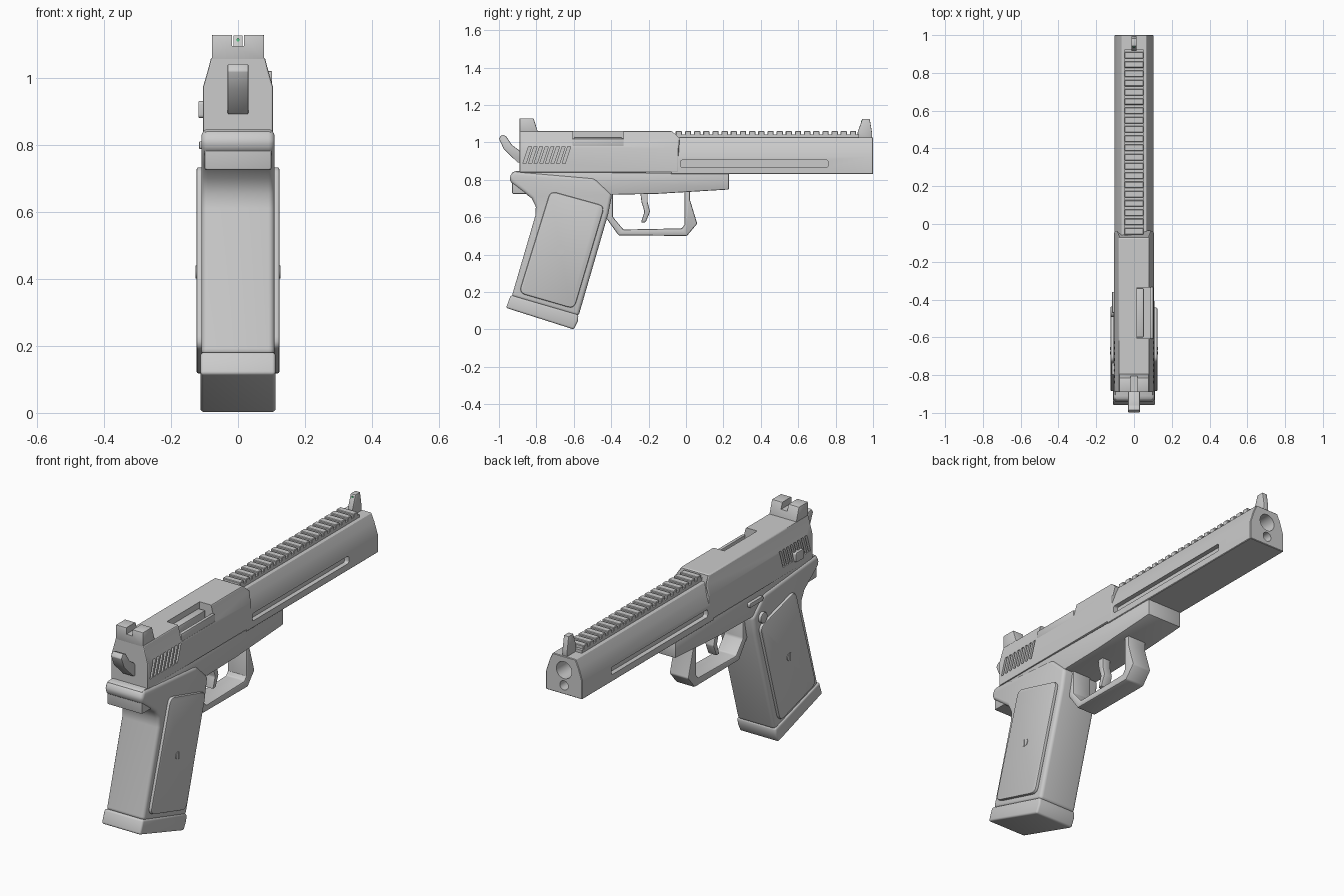
import bpy, bmesh, math
from mathutils import Vector

if "Cube" in bpy.data.objects:
    bpy.data.objects.remove(bpy.data.objects["Cube"])


def finish(ob, bevel=0.0, seg=2):
    bpy.ops.object.select_all(action='DESELECT')
    ob.select_set(True)
    bpy.context.view_layer.objects.active = ob
    if bevel:
        m = ob.modifiers.new("Bevel", 'BEVEL')
        m.width, m.segments, m.limit_method = bevel, seg, 'ANGLE'
        m.angle_limit = math.radians(35)
        bpy.ops.object.modifier_apply(modifier=m.name)
    bpy.ops.object.shade_smooth_by_angle(angle=math.radians(32))
    return ob


def prism(name, loops, a, b, axis='X', bevel=0.0, seg=2):
    """Extrude closed outlines from a to b; outlines are (y,z) for X, (x,z) for Y."""
    if not isinstance(loops[0][0], (tuple, list, Vector)):
        loops = [loops]
    bm = bmesh.new()
    for pts in loops:
        rings = []
        for d in (a, b):
            rings.append([bm.verts.new((d, p[0], p[1]) if axis == 'X' else (p[0], d, p[1])) for p in pts])
        bm.faces.new(rings[0])
        bm.faces.new(rings[1])
        for i in range(len(pts)):
            j = (i + 1) % len(pts)
            bm.faces.new((rings[0][i], rings[0][j], rings[1][j], rings[1][i]))
    bmesh.ops.recalc_face_normals(bm, faces=bm.faces)
    me = bpy.data.meshes.new(name)
    bm.to_mesh(me)
    bm.free()
    ob = bpy.data.objects.new(name, me)
    bpy.context.collection.objects.link(ob)
    return finish(ob, bevel, seg)


def rounded(pts, r, n=4):
    out = []
    for i, p in enumerate(pts):
        p, q, s = Vector(p), Vector(pts[i - 1]), Vector(pts[(i + 1) % len(pts)])
        s0, s1 = p + (q - p).normalized() * r, p + (s - p).normalized() * r
        for k in range(n + 1):
            t = k / n
            out.append(s0 * (1 - t) ** 2 + p * 2 * t * (1 - t) + s1 * t * t)
    return out


def rect(a0, a1, b0, b1):
    return [(a0, b0), (a1, b0), (a1, b1), (a0, b1)]


def circle(u, v, r, n=24):
    return [(u + r * math.cos(i * math.tau / n), v + r * math.sin(i * math.tau / n)) for i in range(n)]


def cut(ob, cutter):
    bpy.context.view_layer.objects.active = ob
    m = ob.modifiers.new("Cut", 'BOOLEAN')
    m.operation, m.solver, m.object = 'DIFFERENCE', 'EXACT', cutter
    bpy.ops.object.modifier_apply(modifier=m.name)
    bpy.data.objects.remove(cutter)
    finish(ob)


def mirror_x(pts):
    return pts + [(-x, z) for x, z in reversed(pts)]


# Barrel with side flutes and muzzle bores
barrel = prism("barrel", mirror_x([(0.104, 0.83), (0.104, 0.925), (0.085, 0.985), (0.066, 1.027)]), -0.08, 1.0, 'Y', 0.003, 1)
flute = rounded(rect(-0.03, 0.76, 0.866, 0.905), 0.012)
for s in (1, -1):
    cut(barrel, prism("flute_cutter", flute, s * 0.08, s * 0.15))
cut(barrel, prism("bore_cutter", circle(0, 0.955, 0.044), 0.7, 1.1, 'Y'))
cut(barrel, prism("rod_cutter", circle(0, 0.876, 0.024), 0.9, 1.1, 'Y'))

# Ribbed top rail
prism("rail_base", rect(-0.05, 0.05, 1.01, 1.042), -0.07, 0.925, 'Y')
prism("rail_ribs", [rect(y, y + 0.034, 1.035, 1.06) for y in [-0.055 + 0.049 * i for i in range(20)]], -0.05, 0.05, bevel=0.003, seg=1)

# Slide, its upper front edge swept back
slide = prism("slide", mirror_x([(0.105, 0.84), (0.105, 0.97), (0.09, 1.022), (0.08, 1.06)]), -0.89, -0.04, 'Y')
for v in slide.data.vertices:
    if v.co.y > -0.1 and v.co.z > 1.05:
        v.co.y = -0.075
finish(slide, 0.005)
slots = [[(y, 0.887), (y + 0.016, 0.887), (y + 0.046, 0.978), (y + 0.03, 0.978)] for y in [-0.872 + 0.03 * i for i in range(8)]]
for s in (1, -1):
    cut(slide, prism("serration_cutter", slots, s * 0.088, s * 0.13))
cut(slide, prism("port_cutter", rect(-0.605, -0.335, 0.98, 1.1), 0.015, 0.15))

# Ejection port details
prism("chamber_block", rect(-0.60, -0.34, 0.96, 1.028), 0.0, 0.052, bevel=0.006)
prism("port_sill", rect(-0.608, -0.333, 0.978, 1.02), 0.084, 0.102, bevel=0.004)

# Frame under the slide
prism("frame", [(-0.93, 0.725), (-0.40, 0.72), (-0.15, 0.725), (0.23, 0.748), (0.23, 0.835),
                (-0.3, 0.838), (-0.91, 0.846), (-0.93, 0.84)], -0.1, 0.1, bevel=0.006)

# Grip with swept tang
grip = [(-0.925, 0.846), (-0.49, 0.808), (-0.395, 0.72), (-0.415, 0.62), (-0.575, 0.07), (-0.932, 0.175),
        (-0.805, 0.61), (-0.803, 0.655), (-0.825, 0.70), (-0.87, 0.735), (-0.935, 0.785), (-0.945, 0.81)]
prism("grip", grip, -0.109, 0.109, bevel=0.018, seg=4)
panel = rounded([(-0.725, 0.74), (-0.435, 0.66), (-0.598, 0.11), (-0.893, 0.195)], 0.035)
for s, side in ((1, "right"), (-1, "left")):
    prism(side + "_grip_panel", panel, s * 0.1, s * 0.124, bevel=0.007)
    screw = prism(side + "_grip_screw", circle(-0.67, 0.42, 0.02, 16), s * 0.11, s * 0.127)
    cut(screw, prism("screw_slot", rect(-0.672 - 0.002, -0.666, 0.39, 0.45), s * 0.1245, s * 0.14))
prism("magazine_base", [(-0.962, 0.115), (-0.937, 0.183), (-0.575, 0.078), (-0.578, 0.045), (-0.6, 0.0)],
      -0.112, 0.112, bevel=0.01, seg=3)

# Trigger guard and trigger
prism("trigger_guard", [(-0.43, 0.60), (-0.36, 0.502), (0.005, 0.5), (0.06, 0.565), (0.022, 0.69), (0.022, 0.745),
                        (-0.008, 0.745), (-0.008, 0.56), (-0.022, 0.54), (-0.335, 0.534), (-0.39, 0.60), (-0.39, 0.74), (-0.43, 0.74)],
      -0.055, 0.055, bevel=0.007)
prism("trigger", [(-0.245, 0.74), (-0.205, 0.74), (-0.205, 0.68), (-0.192, 0.63), (-0.216, 0.572), (-0.241, 0.572),
                  (-0.222, 0.63), (-0.238, 0.68)], -0.025, 0.025, bevel=0.006)

# Hammer
prism("hammer", [(-0.87, 0.935), (-0.895, 0.96), (-0.93, 0.985), (-0.962, 1.033), (-0.985, 1.042), (-1.0, 1.02),
                 (-0.975, 0.965), (-0.90, 0.892), (-0.87, 0.89)], -0.031, 0.031, bevel=0.004)

# Sights
rear = prism("rear_sight", [(-0.89, 1.05), (-0.89, 1.128), (-0.815, 1.128), (-0.79, 1.05)], -0.078, 0.078, bevel=0.004)
cut(rear, prism("notch_cutter", rect(-0.018, 0.018, 1.095, 1.2), -1.0, -0.7, 'Y'))
prism("front_sight", [(0.918, 1.02), (0.918, 1.055), (0.943, 1.126), (0.982, 1.126), (0.994, 1.055), (0.994, 1.02)],
      -0.014, 0.014, bevel=0.003)
dot = prism("sight_dot", circle(0, 1.113, 0.005, 12), 0.935, 0.95, 'Y')
green = bpy.data.materials.new("sight_green")
green.diffuse_color = (0.1, 0.6, 0.25, 1)
green.use_nodes = True
green.node_tree.nodes["Principled BSDF"].inputs["Base Color"].default_value = green.diffuse_color
dot.data.materials.append(green)

# Left-side controls
prism("safety_lever", rounded(rect(-0.80, -0.735, 0.88, 0.93), 0.01), -0.118, -0.09, bevel=0.003)
prism("slide_stop", rounded(rect(-0.47, -0.36, 0.787, 0.81), 0.008), -0.116, -0.09, bevel=0.003)
prism("magazine_button", circle(-0.465, 0.70, 0.028, 20), -0.124, -0.09, bevel=0.004)
